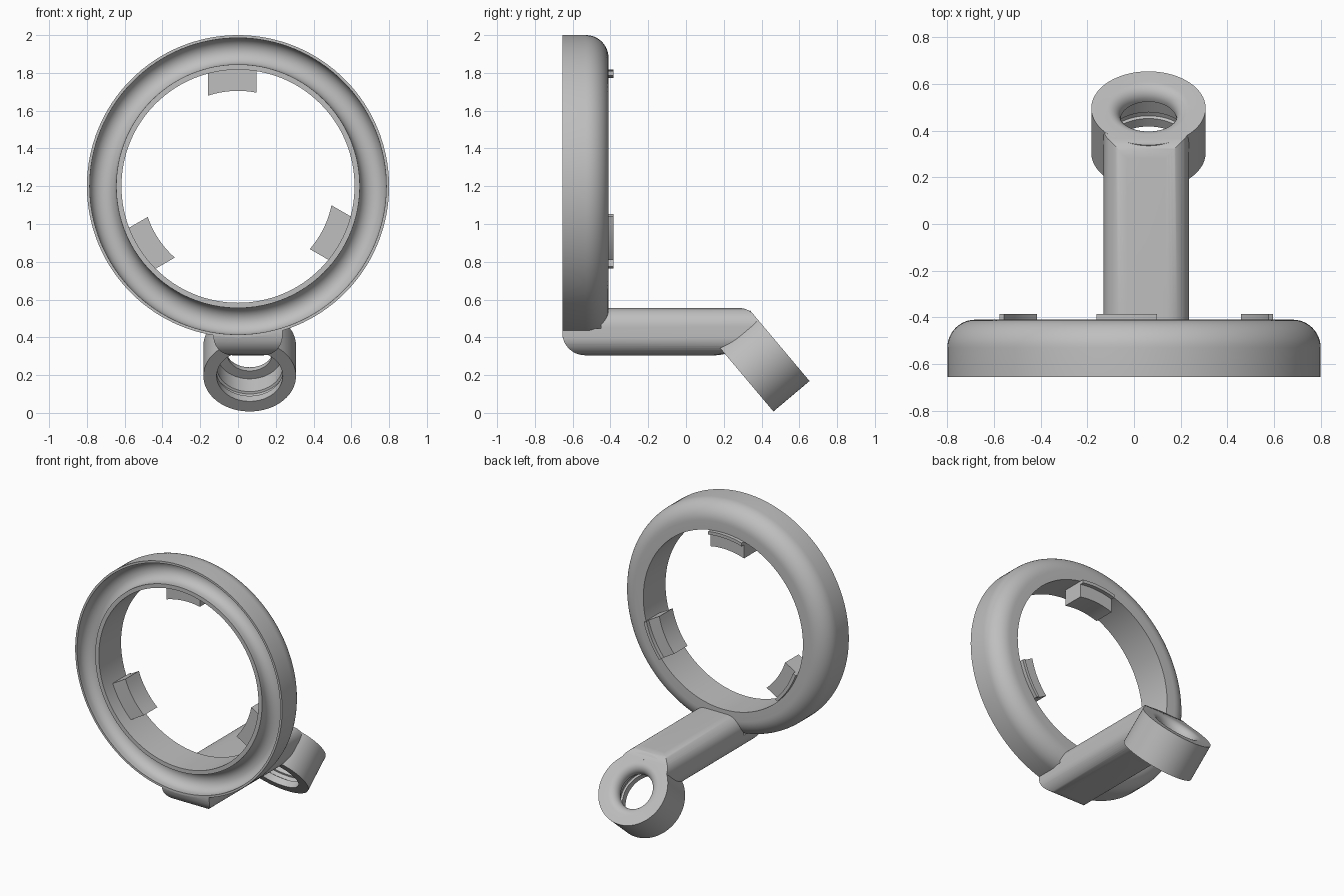
import bpy, bmesh, math
from math import sin, cos, pi, radians, sqrt
from mathutils import Matrix, Vector

cube = bpy.data.objects.get("Cube")
if cube:
    bpy.data.objects.remove(cube, do_unlink=True)

grey = bpy.data.materials.new("plain_grey")
grey.use_nodes = True
grey.diffuse_color = (0.52, 0.52, 0.52, 1)
grey.node_tree.nodes["Principled BSDF"].inputs["Base Color"].default_value = (0.52, 0.52, 0.52, 1)


def finish(name, bm):
    bmesh.ops.recalc_face_normals(bm, faces=bm.faces)
    mesh = bpy.data.meshes.new(name)
    bm.to_mesh(mesh)
    bm.free()
    mesh.materials.append(grey)
    obj = bpy.data.objects.new(name, mesh)
    bpy.context.collection.objects.link(obj)
    return obj


def lathe(name, profile, matrix, steps=96):
    """Turn a closed (radius, height) profile around the local z axis."""
    bm = bmesh.new()
    rings = []
    for i in range(steps):
        a = 2 * pi * i / steps
        rings.append([bm.verts.new(matrix @ Vector((r * cos(a), r * sin(a), h))) for r, h in profile])
    n = len(profile)
    for i in range(steps):
        p, q = rings[i], rings[(i + 1) % steps]
        for j in range(n):
            k = (j + 1) % n
            bm.faces.new((p[j], p[k], q[k], q[j]))
    return finish(name, bm)


def prism(name, points, direction):
    """Extrude a flat outline along a direction."""
    bm = bmesh.new()
    face = bm.faces.new([bm.verts.new(p) for p in points])
    grown = bmesh.ops.extrude_face_region(bm, geom=[face])["geom"]
    moved = [v for v in grown if isinstance(v, bmesh.types.BMVert)]
    bmesh.ops.translate(bm, verts=moved, vec=direction)
    return finish(name, bm)


def cylinder(name, radius, low, high, matrix):
    bm = bmesh.new()
    bmesh.ops.create_cone(bm, cap_ends=True, segments=96, radius1=radius, radius2=radius,
                          depth=high - low, matrix=matrix @ Matrix.Translation((0, 0, (low + high) / 2)))
    return finish(name, bm)


def combine(obj, cutter, operation):
    """Bake a boolean and drop the cutter."""
    mod = obj.modifiers.new("cut", "BOOLEAN")
    mod.object, mod.operation, mod.solver = cutter, operation, "EXACT"
    graph = bpy.context.evaluated_depsgraph_get()
    mesh = bpy.data.meshes.new_from_object(obj.evaluated_get(graph))
    obj.modifiers.clear()
    obj.data = mesh
    bpy.data.objects.remove(cutter, do_unlink=True)


def arc(cx, cy, r, start, end, n=12):
    return [(cx + r * cos(radians(start + (end - start) * i / n)),
             cy + r * sin(radians(start + (end - start) * i / n))) for i in range(n + 1)]


# Large ring: rounded back, round groove in the front
ring_z = 1.2
ring_frame = Matrix.Translation((0, 0, ring_z)) @ Matrix.Rotation(-pi / 2, 4, "X")
ring_profile = [(0.617, -0.655), (0.645, -0.655)]
ring_profile += arc(0.715, -0.63, 0.07, 180, 0, 20)
ring_profile += [(0.785, -0.655), (0.8, -0.655)]
ring_profile += arc(0.68, -0.53, 0.12, 0, 90) + [(0.617, -0.41)]
ring = lathe("ring", ring_profile, ring_frame, 128)
parts = [ring]


# Three clips inside the ring, each a block with a thin lip behind
def clip_piece(name, inner, outer, y0, y1, turn):
    xs = [-0.16 + 0.258 * i / 8 for i in range(9)]
    outline = [(x, sqrt(inner ** 2 - x * x)) for x in xs]
    outline += [(x, sqrt(outer ** 2 - x * x)) for x in reversed(xs)]
    c, s = cos(turn), sin(turn)
    pts = [(x * c - z * s, y0, ring_z + x * s + z * c) for x, z in outline]
    parts.append(prism(name, pts, (0, y1 - y0, 0)))


for i, side in enumerate(("top", "right", "left")):
    turn = i * 2 * pi / 3
    clip_piece(side + "_clip", 0.505, 0.63, -0.56, -0.412, turn)
    clip_piece(side + "_clip_lip", 0.595, 0.617, -0.42, -0.385, turn)

# Tilted socket with stepped bore, groove and rounded mouth
mid_x = 0.062
tilt = Matrix.Translation((mid_x, 0.305, 0.195)) @ Matrix.Rotation(radians(-49.9), 4, "X")
socket_profile = [(0.245, 0), (0.245, 0.25)] + arc(0.175, 0.195, 0.055, 90, 180, 8)
socket_profile += [(0.12, 0.185), (0.175, 0.185), (0.175, 0.08), (0.187, 0.075),
                   (0.187, 0.05), (0.175, 0.045), (0.175, 0)]
parts.append(lathe("socket", socket_profile, tilt))

# Arm: side outline crossed with a rounded section
side = [(-0.655, 0.555)] + arc(-0.535, 0.425, 0.12, 180, 270)
side += [(0.534, 0.305), (0.361, 0.517)] + arc(0.282, 0.45, 0.105, 40, 90, 8)
arm = prism("arm", [(-0.3, y, z) for y, z in side], (0.7, 0, 0))
x0, x1, z0, z1, r = -0.13, 0.235, 0.305, 0.555, 0.1
section = arc(x1 - r, z1 - r, r, 0, 90) + arc(x0 + r, z1 - r, r, 90, 180)
section += arc(x0 + r, z0 + r, r, 180, 270) + arc(x1 - r, z0 + r, r, 270, 360)
combine(arm, prism("section", [(x, -0.9, z) for x, z in section], (0, 1.8, 0)), "INTERSECT")
combine(arm, cylinder("ring_cut", 0.79, -0.8, -0.45, ring_frame), "DIFFERENCE")
combine(arm, cylinder("socket_cut", 0.2, -0.5, 0.6, tilt), "DIFFERENCE")
parts.append(arm)

# Smooth curves, sharp edges
bpy.ops.object.select_all(action="DESELECT")
for obj in parts:
    obj.select_set(True)
bpy.context.view_layer.objects.active = ring
bpy.ops.object.shade_smooth_by_angle(angle=radians(32))
